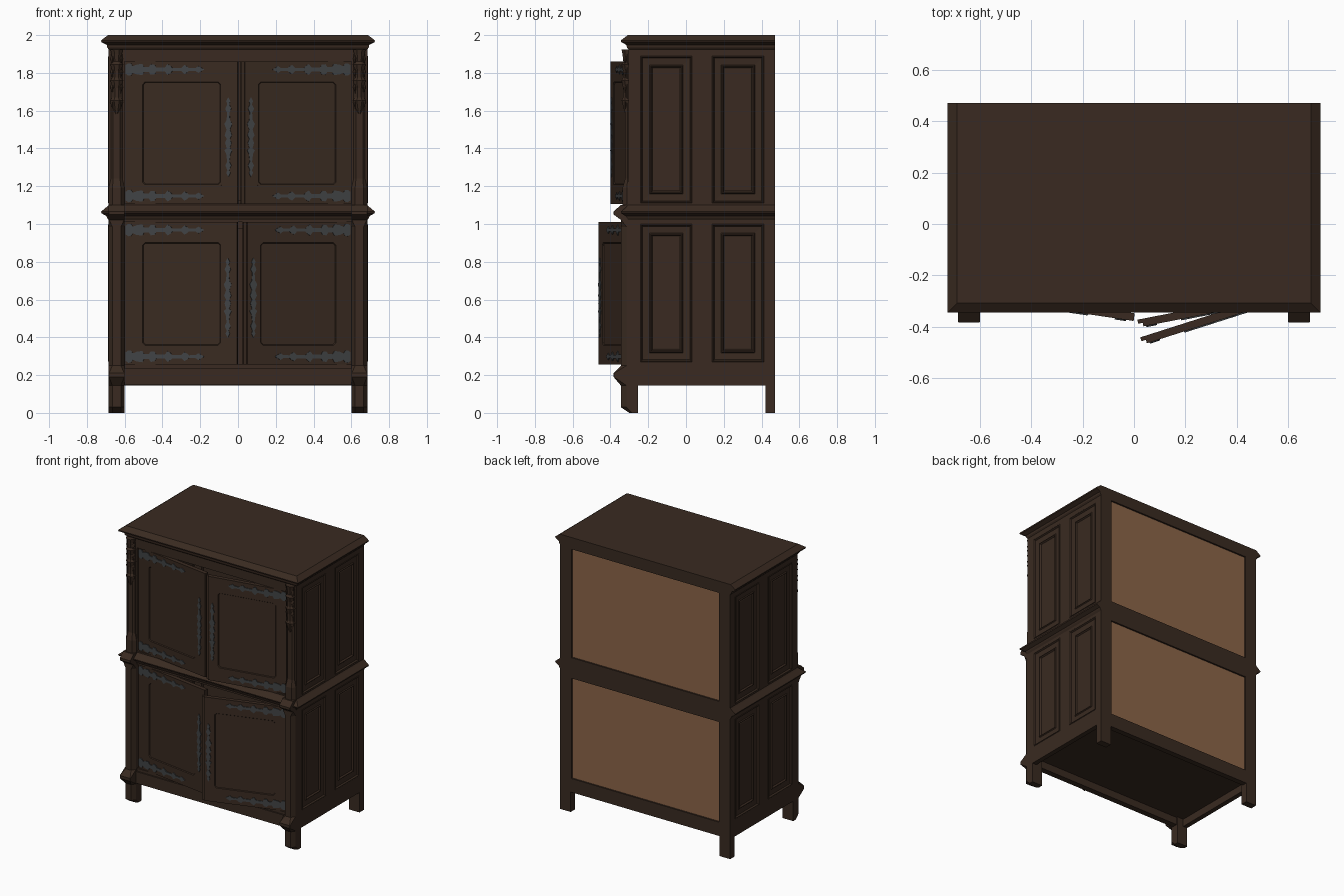
import bpy, bmesh, math

if "Cube" in bpy.data.objects:
    bpy.data.objects.remove(bpy.data.objects["Cube"])


def material(name, rgb):
    m = bpy.data.materials.new(name)
    m.diffuse_color = (*rgb, 1)
    m.use_nodes = True
    m.node_tree.nodes["Principled BSDF"].inputs["Base Color"].default_value = m.diffuse_color
    return m


WOOD = material("dark_wood", (0.041, 0.0232, 0.0148))
BACK = material("light_back_board", (0.260, 0.130, 0.066))
IRON = material("grey_iron", (0.052, 0.056, 0.059))


def finish(name, bm, mat):
    bmesh.ops.recalc_face_normals(bm, faces=bm.faces[:])
    me = bpy.data.meshes.new(name)
    bm.to_mesh(me)
    bm.free()
    me.materials.append(mat)
    ob = bpy.data.objects.new(name, me)
    bpy.context.collection.objects.link(ob)
    return ob


def loft(name, rings, mat=WOOD):
    """Closed solid through rings with equal point counts."""
    bm = bmesh.new()
    vs = [[bm.verts.new(p) for p in r] for r in rings]
    n = len(rings[0])
    for a, b in zip(vs, vs[1:]):
        for i in range(n):
            j = (i + 1) % n
            bm.faces.new((a[i], a[j], b[j], b[i]))
    bm.faces.new(vs[0])
    bm.faces.new(vs[-1])
    return finish(name, bm, mat)


def boxes(name, spans, mat=WOOD):
    """One object from (x0, x1, y0, y1, z0, z1) boxes."""
    bm = bmesh.new()
    for x0, x1, y0, y1, z0, z1 in spans:
        v = bmesh.ops.create_cube(bm, size=1)["verts"]
        for p in v:
            p.co = ((x0 + x1) / 2 + p.co.x * (x1 - x0),
                    (y0 + y1) / 2 + p.co.y * (y1 - y0),
                    (z0 + z1) / 2 + p.co.z * (z1 - z0))
    return finish(name, bm, mat)


def rect(hw, hh, c):
    """Rectangle outline with clipped corners."""
    return [(-hw + c, -hh), (hw - c, -hh), (hw, -hh + c), (hw, hh - c),
            (hw - c, hh), (-hw + c, hh), (-hw, hh - c), (-hw, -hh + c)]


# Crown and waist mouldings: flush at the back, stepping out on three sides
def moulding(name, profile):
    loft(name, [[(-.685 - o, -.305 - o, z), (.685 + o, -.305 - o, z),
                 (.685 + o, .47, z), (-.685 - o, .47, z)] for z, o in profile])


moulding("crown", [(1.925, 0), (1.935, .008), (1.948, .010), (1.963, .038),
                   (1.972, .040), (2.0, .003)])
moulding("waist", [(1.02, 0), (1.032, .008), (1.042, .012), (1.057, .038),
                   (1.066, .040), (1.092, .008), (1.10, 0)])

# Carcass: front rails, floor, back frame, dark inner lining and back boards
boxes("front_rails", [(-.6, .6, -.305, -.265, 1.86, 1.93),
                      (-.6, .6, -.305, -.265, 1.01, 1.11),
                      (-.6, .6, -.305, -.265, .145, .255),
                      (-.6, .6, -.315, -.300, .15, .235)])
boxes("floor", [(-.65, .65, -.27, .45, .20, .245)])
boxes("back_frame", [(-.6, .6, .43, .47, .145, .245),
                     (-.6, .6, .43, .47, .975, 1.125),
                     (-.6, .6, .43, .47, 1.915, 1.93),
                     (-.595, -.685, .43, .47, .145, 1.93),
                     (.595, .685, .43, .47, .145, 1.93)])
boxes("back_boards", [(-.6, .6, .453, .458, .24, .98),
                      (-.6, .6, .453, .458, 1.12, 1.92)], BACK)
boxes("inner_lining", [(-.6, .6, .450, .453, .24, 1.93)])


# Panelled sides, corner posts and legs, mirrored left and right
def post_ring(s, z, front, hw, ch, depth, back=-.255):
    c = .6425
    return [(s * (c + dx), y, z) for dx, y in (
        (-hw, back), (hw, back), (hw, front + depth),
        (hw - ch, front), (-hw + ch, front), (-hw, front + depth))]


for s, side in ((-1, "left"), (1, "right")):
    frame = [(y0, y1, .145, 1.93) for y0, y1 in ((-.305, -.238), (.030, .139), (.411, .45))]
    frame += [(-.25, .42, z0, z1) for z0, z1 in ((.145, .27), (1.0, 1.11), (1.89, 1.93))]
    boxes(f"{side}_side_frame", [(s * .65, s * .685, *f) for f in frame])
    for cz, hh, tier in ((.635, .365, "lower"), (1.5, .39, "upper")):
        for cy, place in ((-.104, "front"), (.275, "rear")):
            # faint rim, flat recessed border, then a grooved centre field
            steps = ((.655, 0), (.685, 0), (.688, .003), (.688, .006), (.678, .012), (.676, .048),
                     (.682, .053), (.682, .057), (.672, .064), (.674, .070))
            loft(f"{side}_{tier}_{place}_side_panel",
                 [[(s * x, cy + a, cz + b) for a, b in rect(.137 - o, hh - o, .0005)]
                  for x, o in steps])
    boxes(f"{side}_front_stile", [(s * .60, s * .685, -.305, -.255, .25, 1.93)])
    boxes(f"{side}_rear_leg", [(s * .60, s * .685, .42, .47, 0, .2)])
    # front foot with pointed flare, running into the faceted lower post
    loft(f"{side}_front_leg", [post_ring(s, z, f, .0425, ch, d) for z, f, ch, d in (
        (0, -.30, .02, .015), (.03, -.345, .02, .03), (.145, -.345, .02, .03),
        (.19, -.383, .002, .002), (.21, -.383, .002, .002), (.25, -.345, .02, .03),
        (.985, -.345, .02, .03), (1.02, -.345, .004, .003))])
    # waist block standing forward over the post
    loft(f"{side}_waist_block", [post_ring(s, z, f, .0425, .002, .002) for z, f in (
        (1.015, -.335), (1.05, -.383), (1.067, -.383), (1.10, -.345))])
    # upper post: base block, then slim faceted shaft
    loft(f"{side}_upper_post", [post_ring(s, z, f, hw, ch, d) for z, f, hw, ch, d in (
        (1.10, -.337, .0425, .02, .025), (1.19, -.337, .0425, .02, .025),
        (1.24, -.322, .030, .012, .012), (1.90, -.322, .030, .012, .012))])
    # carved hanging pinnacle at the top of the post
    tiers = ((1.56, .003), (1.60, .018), (1.655, .036), (1.67, .026), (1.72, .026),
             (1.76, .036), (1.775, .026), (1.81, .026), (1.845, .036), (1.86, .024),
             (1.90, .030), (1.925, .036))
    loft(f"{side}_pinnacle", [[(s * .6425 + r * math.cos(k * math.pi / 4 + .3927),
                               -.313 + r * .85 * math.sin(k * math.pi / 4 + .3927), z)
                              for k in range(8)] for z, r in tiers])
    for i, z in enumerate((1.64, 1.72, 1.80, 1.87)):
        for dx in (-.022, .022):
            x = s * .6425 + dx
            loft(f"{side}_leaf_{i}", [[(x + a * r, -.322 + b * r, zz) for a, b in
                                       ((-1, 0), (0, -1), (1, 0), (0, 1))]
                                      for zz, r in ((z - .03, .001), (z + .005, .012), (z + .025, .004))])

# Iron outlines: (distance along, half width)
STRAP = [(0, .022), (.015, .033), (.03, .031), (.04, .017), (.06, .026), (.09, .030),
         (.10, .013), (.125, .013), (.135, .028), (.155, .026), (.165, .010), (.21, .010),
         (.225, .029), (.24, .020), (.25, .009), (.30, .009), (.315, .024), (.33, .016),
         (.34, .007), (.375, .008), (.39, .018), (.42, .001)]
PLATE = [(0, .001), (.02, .011), (.035, .005), (.06, .016), (.08, .006), (.12, .011),
         (.14, .021), (.15, .008), (.18, .017), (.20, .008), (.22, .019), (.25, .009),
         (.28, .021), (.30, .009), (.34, .006), (.36, .016), (.385, .005), (.40, .011),
         (.42, .001)]


def iron(name, outline, place):
    """Thin plate: place maps (along, across) to door x and z."""
    pts = [place(a, b) for a, b in outline] + [place(a, -b) for a, b in reversed(outline)]
    return loft(name, [[(x, y, z) for x, z in pts] for y in (.001, -.005)], IRON)


# Doors, each standing ajar on its outer edge
H = .755
for name, s, z0, w, deg, lip, p0 in (("upper_left", -1, 1.105, .605, 8.4, 0, .092),
                                     ("upper_right", 1, 1.105, .592, 11.0, .018, .080),
                                     ("lower_left", -1, .255, .602, 8.4, 0, .092),
                                     ("lower_right", 1, .255, .595, 17.7, .018, .082)):
    d = -s
    p1, q0, q1 = p0 + .425, .10, .65
    e = w - lip
    spans = [(0, p0, 0, .03, 0, H), (p1, e, 0, .03, 0, H),
             (p0, p1, 0, .03, 0, q0), (p0, p1, 0, .03, q1, H)]
    if lip:
        spans.append((e, w, .014, .03, 0, H))
    parts = [boxes(f"{name}_door_frame", [(d * a, d * b, *r) for a, b, *r in spans])]
    cx, hw, cz, hh = (p0 + p1) / 2, (p1 - p0) / 2, (q0 + q1) / 2, (q1 - q0) / 2
    parts.append(loft(f"{name}_door_panel", [
        [(d * (cx + a), y, cz + b) for a, b in rect(hw - o, hh - o, c)]
        for y, o, c in ((.028, 0, .0005), (0, 0, .0005), (0, .003, .014), (.006, .007, .012))]))
    for tag, hz in (("top", .713), ("bottom", .043)):
        parts.append(iron(f"{name}_{tag}_hinge_strap", STRAP,
                          lambda a, b: (d * (a + .005), hz + b)))
    parts.append(iron(f"{name}_lock_plate", PLATE, lambda a, b: (d * (w - .050 + b), .145 + a)))
    for ob in parts:
        ob.location = (s * .6, -.289, z0)
        ob.rotation_euler = (0, 0, s * math.radians(deg))
